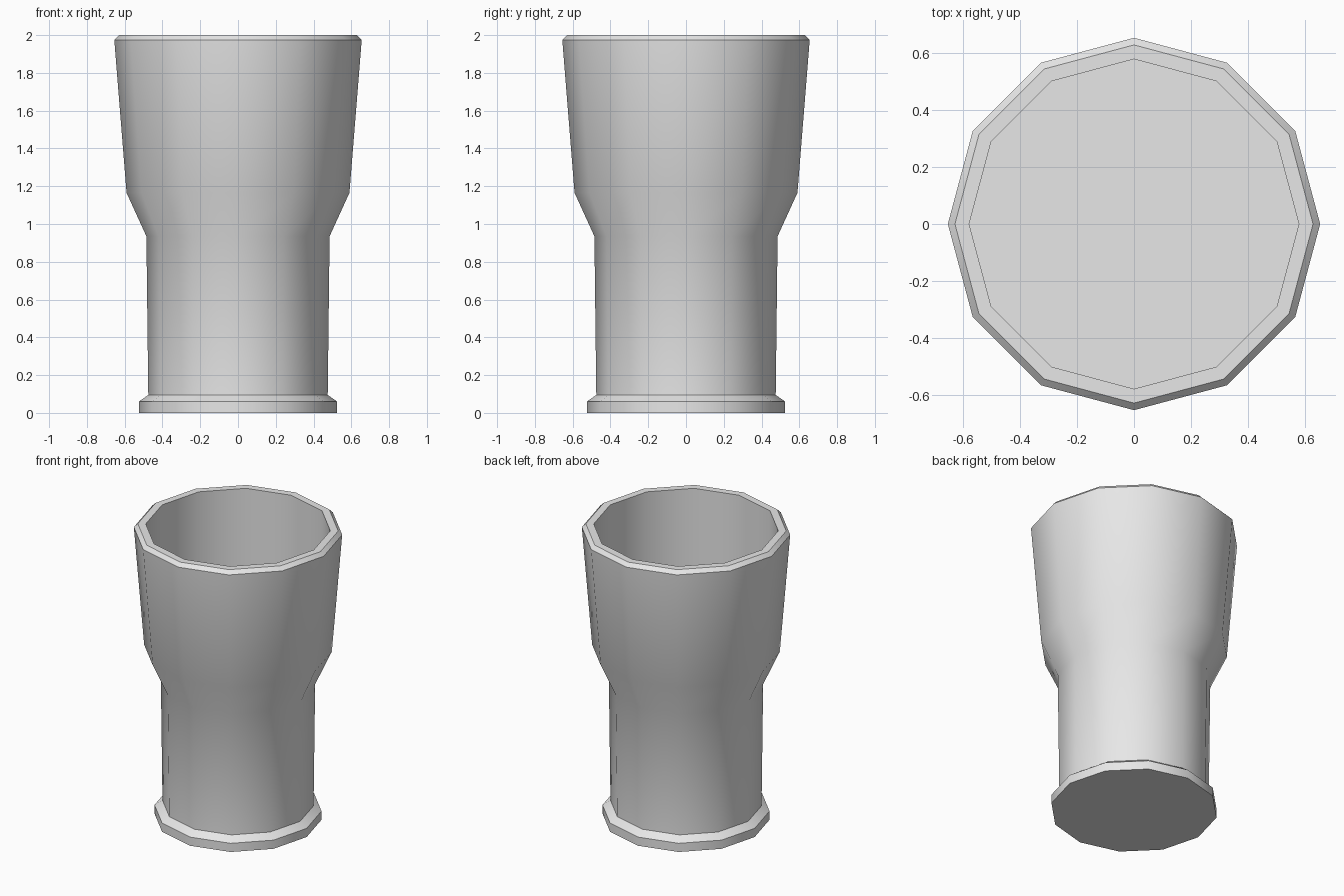
import bpy
import bmesh
from math import cos, sin, pi, radians

cube = bpy.data.objects.get("Cube")
if cube:
    bpy.data.objects.remove(cube, do_unlink=True)

SIDES = 12

# Plain grey
grey = bpy.data.materials.new("plain_grey")
grey.use_nodes = True
colour = (0.8, 0.8, 0.8, 1.0)
grey.diffuse_color = colour
grey.node_tree.nodes["Principled BSDF"].inputs["Base Color"].default_value = colour

# Profile as (radius, height): foot, stem, flared bowl, bevelled rim, well
profile = [
    (0.525, 0.0), (0.525, 0.06), (0.475, 0.095),
    (0.485, 0.935), (0.59, 1.165),
    (0.655, 1.975), (0.63, 2.0), (0.58, 2.0), (0.58, 1.2),
]


def lathe(name, points, material):
    """Spin a profile into a closed, twelve-sided solid."""
    bm = bmesh.new()
    rings = [[bm.verts.new((r * cos(2 * pi * i / SIDES), r * sin(2 * pi * i / SIDES), z))
              for i in range(SIDES)] for r, z in points]
    for low, high in zip(rings, rings[1:]):
        for i in range(SIDES):
            j = (i + 1) % SIDES
            bm.faces.new((low[i], low[j], high[j], high[i]))
    bm.faces.new(rings[0][::-1])   # underside
    bm.faces.new(rings[-1])        # floor of the well
    mesh = bpy.data.meshes.new(name)
    bm.to_mesh(mesh)
    bm.free()
    mesh.materials.append(material)
    obj = bpy.data.objects.new(name, mesh)
    bpy.context.collection.objects.link(obj)
    return obj


cup = lathe("flared_cup", profile, grey)

# Smooth round the sides, crisp at the rim and foot
bpy.ops.object.select_all(action="DESELECT")
cup.select_set(True)
bpy.context.view_layer.objects.active = cup
bpy.ops.object.shade_smooth_by_angle(angle=radians(35))
